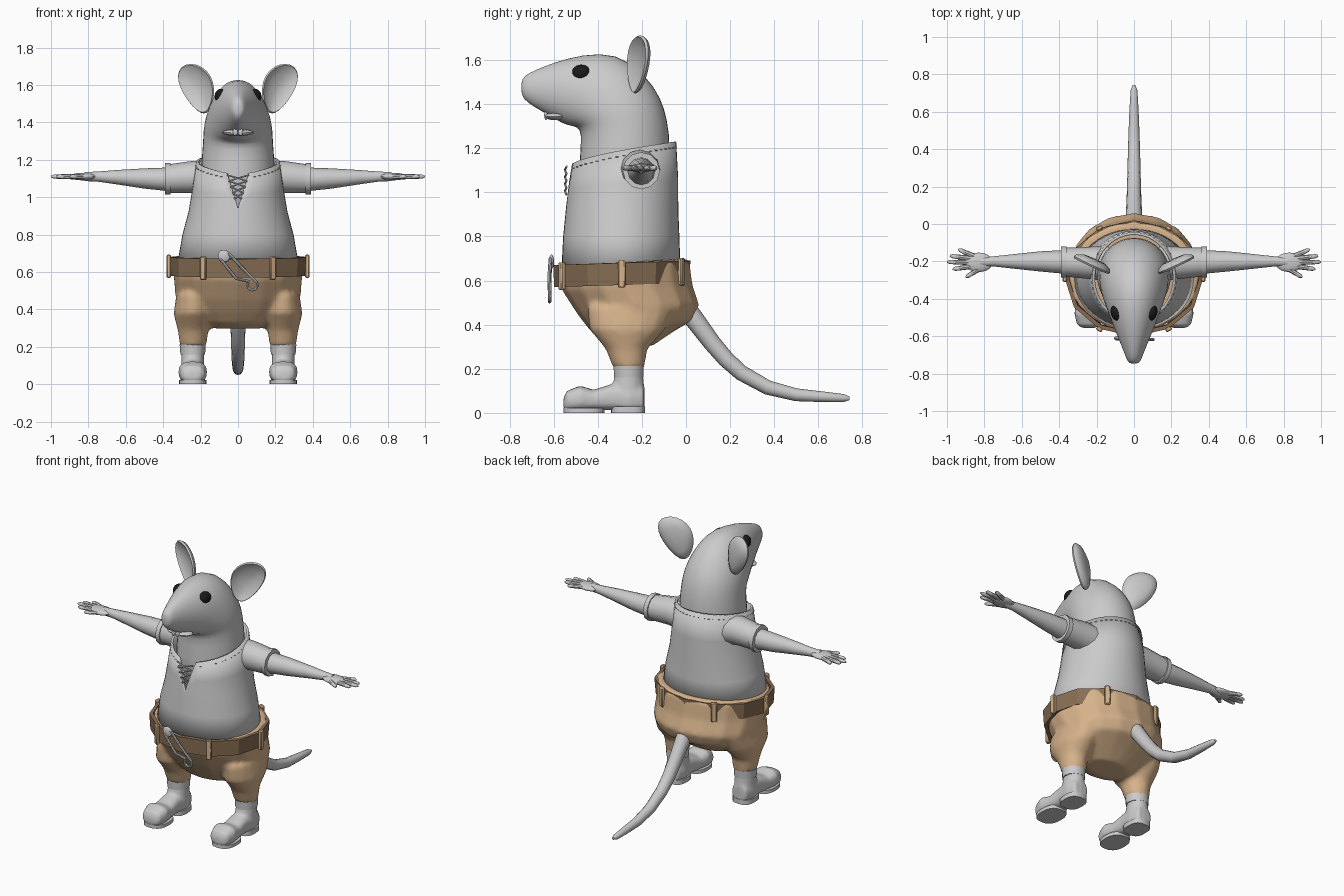
import bpy, bmesh, math
from math import sin, cos, pi, radians
from mathutils import Matrix, Vector

if "Cube" in bpy.data.objects:
    bpy.data.objects.remove(bpy.data.objects["Cube"])


def mat(name, *rgb):
    m = bpy.data.materials.new(name)
    m.diffuse_color = (*rgb, 1)
    m.use_nodes = True
    m.node_tree.nodes["Principled BSDF"].inputs["Base Color"].default_value = m.diffuse_color
    return m


BROWN, DARK, BLACK = mat("tan_cloth", .68, .45, .26), mat("dark_leather", .25, .16, .09), mat("black", .01, .01, .01)


def add(name, bm, material=None, mirror=False, fuse=0, subsurf=0, solid=0):
    bmesh.ops.recalc_face_normals(bm, faces=bm.faces)
    me = bpy.data.meshes.new(name)
    bm.to_mesh(me)
    bm.free()
    ob = bpy.data.objects.new(name, me)
    bpy.context.collection.objects.link(ob)
    if material:
        me.materials.append(material)
    if mirror:
        ob.modifiers.new("mirror", 'MIRROR').use_mirror_merge = False
    if solid:
        m = ob.modifiers.new("solid", 'SOLIDIFY')
        m.thickness, m.offset = solid, -1
    if fuse:
        m = ob.modifiers.new("fuse", 'REMESH')
        m.mode, m.voxel_size, m.use_smooth_shade = 'VOXEL', fuse, True
        m = ob.modifiers.new("soften", 'SMOOTH')
        m.factor, m.iterations = .5, 6
    if subsurf:
        ob.modifiers.new("subsurf", 'SUBSURF').levels = subsurf
        ob.modifiers["subsurf"].render_levels = subsurf
    return ob


def bridge(bm, rings, cap=True):
    n = len(rings[0])
    for a, b in zip(rings, rings[1:]):
        for i in range(n):
            bm.faces.new((a[i], a[(i + 1) % n], b[(i + 1) % n], b[i]))
    if cap:
        bm.faces.new(rings[0])
        bm.faces.new(rings[-1][::-1])


def loft(bm, sections, sides=20, cx=0, p=1, cap=True):
    # each section: two profile points in the side view (y, z, y, z) and a half width
    def sp(v):
        return math.copysign(abs(v) ** p, v)
    rings = []
    for ya, za, yb, zb, w in sections:
        ring = []
        for i in range(sides):
            t = 2 * pi * i / sides
            s = sp(sin(t)) / 2
            ring.append(bm.verts.new((cx + w * sp(cos(t)), (ya + yb) / 2 + (yb - ya) * s, (za + zb) / 2 + (zb - za) * s)))
        rings.append(ring)
    bridge(bm, rings, cap)
    return bm


def tube(name, pts, radii, sides=12, **kw):
    # round tube swept along points, with a radius per point
    bm = bmesh.new()
    pts = [Vector(q) for q in pts]
    rings = []
    for i, q in enumerate(pts):
        d = (pts[min(i + 1, len(pts) - 1)] - pts[max(i - 1, 0)]).normalized()
        ref = Vector((0, 0, 1)) if abs(d.z) < .95 else Vector((0, 1, 0))
        u = d.cross(ref).normalized()
        v = u.cross(d)
        r = radii[i] if isinstance(radii, (list, tuple)) else radii
        rings.append([bm.verts.new(q + r * (u * cos(2 * pi * k / sides) + v * sin(2 * pi * k / sides))) for k in range(sides)])
    bridge(bm, rings)
    return add(name, bm, **kw)


def ball(name, loc, size, rot=(0, 'Z'), **kw):
    bm = bmesh.new()
    m = Matrix.Translation(loc) @ Matrix.Rotation(radians(rot[0]), 4, rot[1]) @ Matrix.Diagonal((*size, 1))
    bmesh.ops.create_uvsphere(bm, u_segments=20, v_segments=12, radius=1, matrix=m)
    return add(name, bm, **kw)


# head and neck: one loft bending from the chest to the nose
add("head", loft(bmesh.new(), [
    (-.50, .88, -.08, .9, .21), (-.485, 1.15, -.065, 1.2, .20), (-.475, 1.27, -.082, 1.33, .188),
    (-.495, 1.295, -.11, 1.43, .188), (-.52, 1.30, -.185, 1.54, .175), (-.55, 1.305, -.31, 1.635, .15),
    (-.585, 1.325, -.47, 1.628, .118), (-.635, 1.355, -.60, 1.59, .082), (-.695, 1.39, -.685, 1.555, .052),
    (-.735, 1.42, -.735, 1.53, .036), (-.747, 1.45, -.747, 1.50, .018)]), subsurf=1)
ball("lower_lip", (0, -.59, 1.345), (.085, .05, .018))
for side in (-1, 1):
    ball("tooth", (side * .014, -.635, 1.35), (.013, .008, .022))
ball("eye", (.09, -.475, 1.54), (.034, .045, .039), (-20, 'Z'), material=BLACK, mirror=True)

# ears: cupped discs
bm = bmesh.new()
C, U, V = Vector((.215, -.215, 1.58)), Vector((.88, .42, 0)), Vector((.25, .08, .96))
N = U.cross(V)
rings = []
for s, d in ((.1, -.03), (.6, -.028), (.92, -.012), (1, .004), (.95, .015), (.86, .008), (.55, -.01), (.1, -.016)):
    rings.append([bm.verts.new(C + U * (s * .1 * cos(t) * (1 + .28 * sin(t))) + V * (s * .138 * sin(t)) + N * d)
                  for t in (2 * pi * i / 24 for i in range(24))])
bridge(bm, rings)
add("ear", bm, mirror=True)

# shirt: open shell with a sloping neckline and a V at the front
profile = ((.64, -.565, -.025, .325), (.8, -.557, -.03, .297), (.92, -.545, -.035, .265), (1.05, -.532, -.035, .243), (1.24, -.515, -.045, .215))


def shirt_point(phi, z):
    for a, b in zip(profile, profile[1:]):
        if z <= b[0]:
            break
    t = (z - a[0]) / (b[0] - a[0])
    f, k, w = (a[j] + (b[j] - a[j]) * t for j in (1, 2, 3))
    return Vector((w * sin(phi), (f + k) / 2 - (k - f) / 2 * cos(phi), z))


def neckline(i):
    j = min(i, 48 - i)
    return (.94, 1.045)[j] if j < 2 else 1.12 + .11 * ((1 - cos(2 * pi * j / 48)) / 2) ** .6


bm = bmesh.new()
rings = []
for lo, t in ((.64, 0), (.8, 0), (.92, 0), (.92, .45), (.92, 1)):
    rings.append([bm.verts.new(shirt_point(2 * pi * i / 48, lo + (neckline(i) - lo) * t)) for i in range(48)])
bridge(bm, rings, cap=False)
add("shirt", bm, solid=.014)

# neckline stitches and criss-cross laces
for i in list(range(3, 46)):
    a = 2 * pi * i / 48
    z = neckline(i) - .025
    tube("stitch", [shirt_point(a - .03, z), shirt_point(a + .03, z)], .0035, 4)
for k in range(4):
    z = .99 + k * .032
    for side in (-1, 1):
        w = .018 + k * .01
        tube("lace", [(-side * w, -.543, z), (0, -.549, z + .016), (side * (w + .01), -.541, z + .032)], .005, 6)

# sleeves, cuffs, arms and hands
tube("sleeve", [(.14, -.21, 1.10), (.24, -.208, 1.108), (.38, -.203, 1.098)], [.095, .086, .076], mirror=True)
tube("sleeve_cuff", [(.362, -.203, 1.098), (.39, -.203, 1.098)], .084, 12, mirror=True)
tube("arm", [(.36, -.203, 1.095), (.5, -.2, 1.1), (.65, -.2, 1.107), (.75, -.2, 1.11), (.82, -.203, 1.11)],
     [.064, .054, .038, .027, .024], mirror=True)
ball("palm", (.83, -.205, 1.11), (.075, .052, .02), mirror=True)
for root, tip in (((.85, -.175), (.94, -.135)), ((.87, -.185), (.985, -.17)), ((.87, -.205), (1.0, -.203)),
                  ((.86, -.225), (.97, -.242)), ((.81, -.23), (.9, -.285))):
    a, b = Vector((*root, 1.11)), Vector((*tip, 1.11))
    tube("finger", [a, a.lerp(b, .5), a.lerp(b, .88), b], [.015, .013, .011, .004], 8, mirror=True)

# trousers: seat and two legs fused into one skin
bm = loft(bmesh.new(), [
    (-.58, .665, .015, .70, .352), (-.565, .56, .03, .58, .345), (-.495, .45, .06, .49, .335),
    (-.445, .385, .03, .42, .30), (-.39, .325, -.07, .36, .23), (-.32, .295, -.15, .305, .14)], 16)
for side in (-1, 1):
    loft(bm, [(-.45, .48, -.05, .48, .09), (-.44, .38, -.10, .37, .105), (-.365, .29, -.175, .29, .083),
              (-.33, .2, -.19, .195, .07)], 16, cx=side * .24)
add("trousers", bm, BROWN, fuse=.014)

# belt with six loops
add("belt", loft(bmesh.new(), [(-.598, .57, .015, .59, .362), (-.602, .67, .02, .69, .37)], 12, cap=False), DARK, solid=.022)
for k in range(6):
    a = k * pi / 3
    bm = bmesh.new()
    loc = Matrix.Translation((.37 * cos(a), -.292 + .312 * sin(a), .63 + .011 * sin(a)))
    bmesh.ops.create_cube(bm, size=1, matrix=loc @ Matrix.Rotation(a, 4, 'Z') @ Matrix.Diagonal((.022, .034, .125, 1)))
    bmesh.ops.bevel(bm, geom=bm.edges[:], offset=.005, segments=1, affect='EDGES')
    add("belt_loop", bm, BROWN)

# safety pin hung on the belt
ball("pin_cap", (-.075, -.61, .685), (.034, .012, .032), (40, 'Y'))
coil = [(.078 + .026 * cos(t), -.618, .53 + .026 * sin(t)) for t in (radians(60 - 24 * i) for i in range(13))]
tube("pin_wire", [(-.05, -.615, .70), (.02, -.62, .625)] + coil + [(-.01, -.62, .565), (-.095, -.615, .67)], .008, 8)

# tail
tube("tail", [(0, -.04, .52), (0, .03, .435), (0, .12, .315), (0, .18, .245), (0, .25, .182), (0, .37, .115), (0, .5, .082), (0, .62, .073),
              (0, .715, .067), (0, .742, .066)], [.05, .045, .04, .038, .036, .033, .029, .024, .018, .008], 12)

# boots: foot and ankle fused, then soles and ankle bands
bm = loft(bmesh.new(), [
    (-.557, .02, -.555, .07, .035), (-.54, .008, -.54, .10, .062), (-.48, .008, -.48, .124, .078), (-.41, .012, -.42, .105, .066),
    (-.34, .012, -.34, .13, .06), (-.25, .008, -.25, .13, .066), (-.19, .008, -.19, .12, .05)], 16, cx=.242, p=.75)
loft(bm, [(-.345, .03, -.187, .03, .064), (-.34, .1, -.187, .1, .062), (-.32, .185, -.195, .185, .06)], 16, cx=.242)
add("boot", bm, mirror=True, fuse=.009)
add("front_sole", loft(bmesh.new(), [(-.555, 0, -.37, 0, .074), (-.555, .022, -.37, .022, .074)], 20, .242, .8), mirror=True)
add("heel", loft(bmesh.new(), [(-.34, 0, -.187, 0, .066), (-.34, .03, -.187, .03, .066)], 20, .242, .7), mirror=True)
add("ankle_band", loft(bmesh.new(), [(-.328, .16, -.192, .16, .066), (-.33, .212, -.19, .212, .07)], 14, .242), mirror=True)

# smooth shading with sharp edges kept
for ob in bpy.context.scene.objects:
    ob.select_set(True)
    bpy.context.view_layer.objects.active = ob
bpy.ops.object.shade_smooth_by_angle(angle=radians(42))
bpy.data.objects["belt"].data.polygons.foreach_set("use_smooth", [False] * 12)
